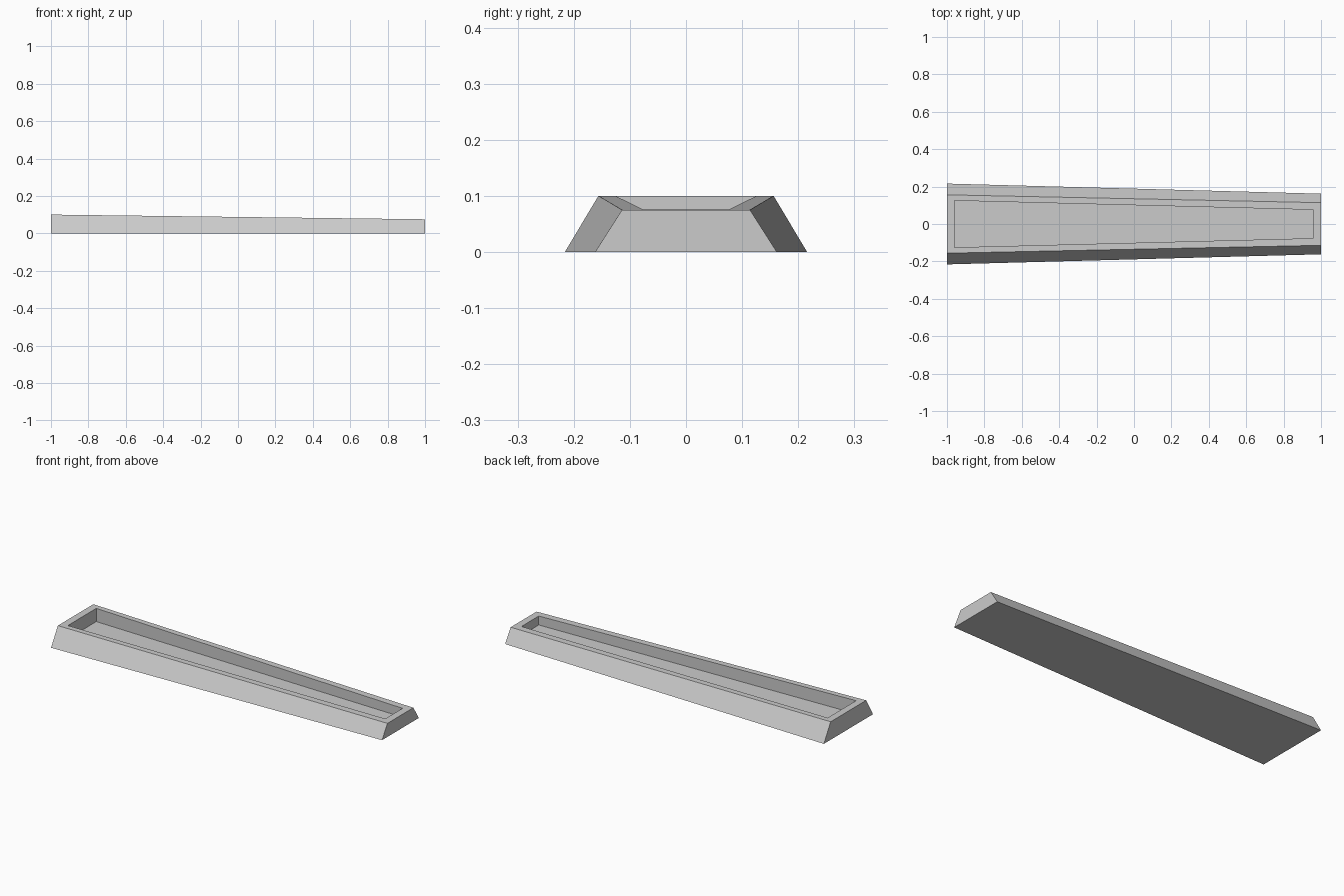
import bpy
import bmesh

cube = bpy.data.objects.get("Cube")
if cube:
    bpy.data.objects.remove(cube, do_unlink=True)

grey = bpy.data.materials.new("plain grey")
grey.use_nodes = True
colour = (0.6, 0.6, 0.6, 1)
grey.diffuse_color = colour
grey.node_tree.nodes["Principled BSDF"].inputs["Base Color"].default_value = colour

FLOOR = 0.026


def top_height(x):
    return 0.0877 - 0.0125 * x


def ring(bm, half_length, wide, narrow, height):
    """Tapered four-cornered loop, wide at -x and narrow at +x."""
    corners = [(-half_length, -wide), (half_length, -narrow),
               (half_length, narrow), (-half_length, wide)]
    return [bm.verts.new((x, y, height(x))) for x, y in corners]


# Tapered tray: base, sloping outer walls, rim, upright recess walls and floor
bm = bmesh.new()
rings = [
    ring(bm, 1, 0.216, 0.162, lambda x: 0),
    ring(bm, 1, 0.156, 0.114, top_height),
    ring(bm, 0.96, 0.125, 0.076, top_height),
    ring(bm, 0.96, 0.125, 0.076, lambda x: FLOOR),
]
for lower, upper in zip(rings, rings[1:]):
    for i in range(4):
        j = (i + 1) % 4
        bm.faces.new((lower[i], lower[j], upper[j], upper[i]))
bm.faces.new(rings[0][::-1])
bm.faces.new(rings[-1])
bmesh.ops.recalc_face_normals(bm, faces=bm.faces)

mesh = bpy.data.meshes.new("tapered_tray")
bm.to_mesh(mesh)
bm.free()
mesh.materials.append(grey)
tray = bpy.data.objects.new("tapered_tray", mesh)
bpy.context.collection.objects.link(tray)
